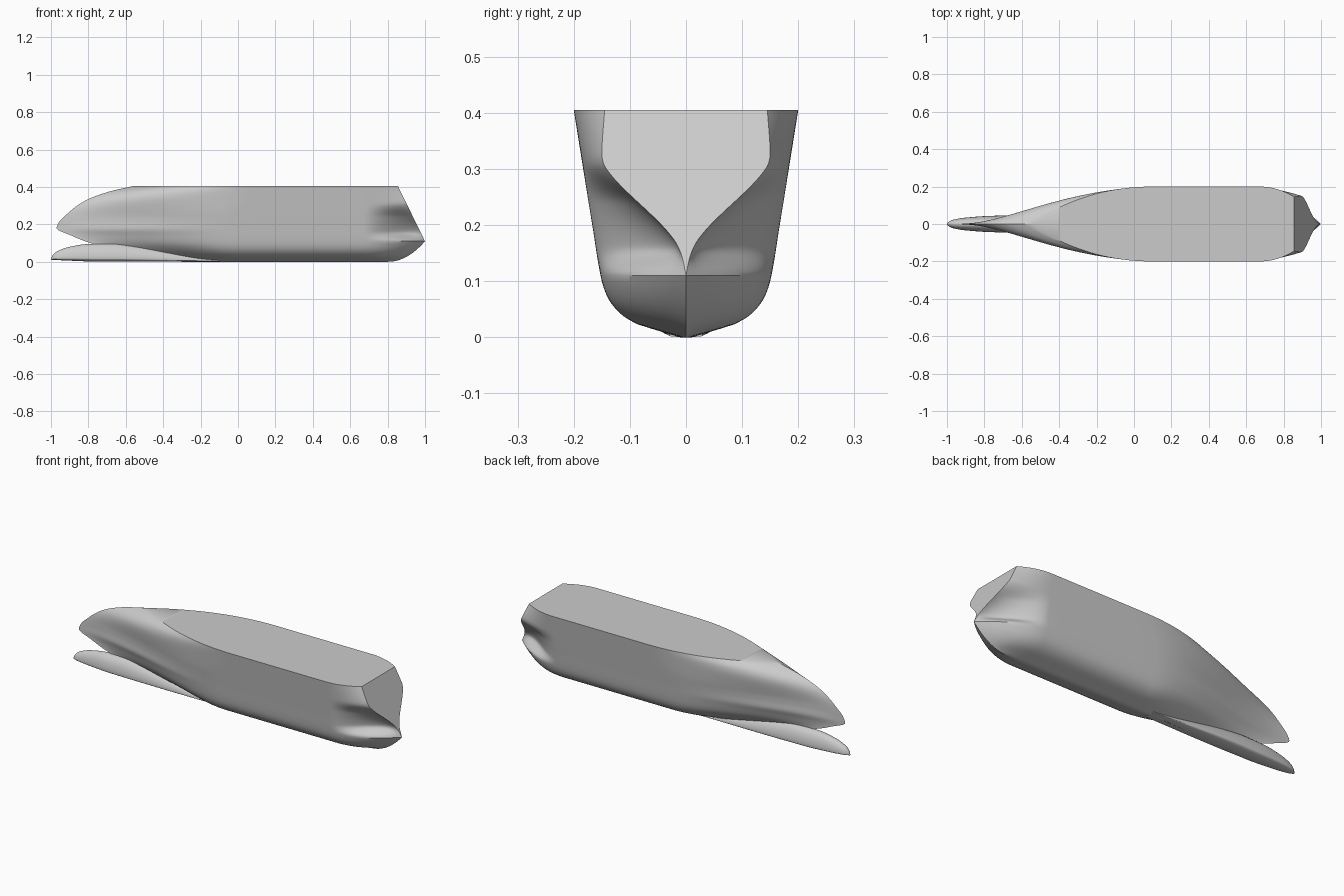
import bpy, bmesh, math

cube = bpy.data.objects.get("Cube")
if cube:
    bpy.data.objects.remove(cube, do_unlink=True)

grey = bpy.data.materials.new("hull_grey")
grey.use_nodes = True
grey.diffuse_color = (0.6, 0.6, 0.6, 1)
grey.node_tree.nodes["Principled BSDF"].inputs["Base Color"].default_value = (0.6, 0.6, 0.6, 1)

TOP, POST = 0.405, 0.11      # deck height, height of the stern point


def curve(points):
    """Smooth monotone interpolation through (position, value) points."""
    n = len(points)
    d = [(points[i + 1][1] - points[i][1]) / (points[i + 1][0] - points[i][0]) for i in range(n - 1)]
    m = [d[0]] + [2 * a * b / (a + b) if a * b > 0 else 0 for a, b in zip(d, d[1:])] + [d[-1]]

    def value(p):
        p = min(max(p, points[0][0]), points[-1][0])
        i = max(k for k in range(n - 1) if points[k][0] <= p)
        h = points[i + 1][0] - points[i][0]
        t = (p - points[i][0]) / h
        return ((1 + 2 * t) * (1 - t) ** 2 * points[i][1] + t * (1 - t) ** 2 * h * m[i]
                + t * t * (3 - 2 * t) * points[i + 1][1] + t * t * (t - 1) * h * m[i + 1])
    return value


def smooth(t):
    t = min(max(t, 0), 1)
    return t * t * (3 - 2 * t)


# Hull form, all as functions of height
beam = curve([(0, 0.01), (0.012, 0.05), (0.025, 0.09), (0.045, 0.12), (0.07, 0.139),
              (0.1, 0.15), (0.2, 0.167), (TOP, 0.2)])
stem = curve([(0, -0.3), (0.04, -0.5), (0.07, -0.66), (0.1, -0.79), (0.14, -0.89), (0.18, -0.97),
              (0.215, -0.955), (0.25, -0.92), (0.3, -0.86), (0.335, -0.8), (0.375, -0.69), (TOP, -0.56)])
transom = curve([(POST, 0), (0.14, 0.006), (0.165, 0.016), (0.185, 0.03), (0.295, 0.138),
                 (0.31, 0.147), (0.325, 0.15), (TOP, 0.145)])


def stern(z):
    if z >= POST:
        return 0.855 + 0.49 * (TOP - z)
    return 0.8 + 0.2 * (z / POST) ** 0.48


def waterline(z):
    """Points (x, half breadth) along one level, bow to stern."""
    xb, xs, w = stem(z), stern(z), beam(z)
    full = 0.1 * smooth((z - 0.25) / 0.15)
    blunt = smooth((z - 0.2) / 0.2)
    row = []
    for i in range(41):
        t = (i / 40) ** 1.4
        f = (1 - blunt) * smooth(t) + blunt * (1 - (1 - t) ** 2.1)
        row.append((xb + (full - xb) * t, w * f))
    start = 0.67
    row += [(full + (start - full) * i / 8, w) for i in range(1, 8)]
    end = transom(z) if z > POST else 0
    hollow = smooth((z - POST) / 0.05) * (1 - smooth((z - 0.24) / 0.07))
    for i in range(25):
        s = i / 24
        g = (1 - hollow) * s ** 2.1 + hollow * smooth(s)
        row.append((start + (xs - start) * s, w + (end - w) * g))
    return row


def finish(bm, name, angle):
    bmesh.ops.remove_doubles(bm, verts=bm.verts, dist=0.0002)
    bmesh.ops.recalc_face_normals(bm, faces=bm.faces)
    mesh = bpy.data.meshes.new(name)
    bm.to_mesh(mesh)
    bm.free()
    mesh.materials.append(grey)
    ob = bpy.data.objects.new(name, mesh)
    bpy.context.collection.objects.link(ob)
    bpy.ops.object.select_all(action='DESELECT')
    ob.select_set(True)
    bpy.context.view_layer.objects.active = ob
    bpy.ops.object.shade_smooth_by_angle(angle=math.radians(angle))


# Hull sides, transom, deck and keel
levels = [POST * (i / 14) ** 1.5 for i in range(14)]
levels += [POST + (TOP - POST) * i / 40 for i in range(41)]
bm = bmesh.new()
sides = []
for sign in (-1, 1):
    grid = [[bm.verts.new((x, sign * y, z)) for x, y in waterline(z)] for z in levels]
    sides.append(grid)
    for low, high in zip(grid, grid[1:]):
        for i in range(len(low) - 1):
            bm.faces.new((low[i], low[i + 1], high[i + 1], high[i]))
right, left = sides
for j in range(14, len(levels) - 1):
    bm.faces.new((right[j][-1], left[j][-1], left[j + 1][-1], right[j + 1][-1]))
for j in (0, -1):
    for i in range(len(right[j]) - 1):
        bm.faces.new((right[j][i], right[j][i + 1], left[j][i + 1], left[j][i]))
finish(bm, "hull", 35)

# Bulb under the bow, fading into the hull
bulb_top = curve([(-1, 0.018), (-0.99, 0.036), (-0.97, 0.054), (-0.9, 0.08), (-0.8, 0.095),
                  (-0.68, 0.097), (-0.55, 0.086), (-0.35, 0.055), (-0.1, 0.015)])
bulb_half = curve([(-1, 0.003), (-0.99, 0.012), (-0.97, 0.022), (-0.9, 0.034), (-0.75, 0.044),
                   (-0.6, 0.046), (-0.1, 0.03)])
bulb_base = curve([(-1, 0.011), (-0.9, 0.006), (-0.75, 0.001), (-0.1, 0.0005)])
bm = bmesh.new()
rings = []
for i in range(41):
    x = -1 + 0.9 * (i / 40) ** 1.8
    low, high, half = bulb_base(x), bulb_top(x), bulb_half(x)
    mid = low + 0.17 * (high - low)
    ring = []
    for k in range(32):
        a = math.tau * k / 32
        rise = (high - mid) if math.sin(a) > 0 else (mid - low)
        ring.append(bm.verts.new((x, half * math.cos(a), mid + rise * math.sin(a))))
    rings.append(ring)
for a, b in zip(rings, rings[1:]):
    for k in range(32):
        bm.faces.new((a[k], a[k - 1], b[k - 1], b[k]))
bm.faces.new(rings[0])
bm.faces.new(rings[-1])
finish(bm, "bow_bulb", 50)
